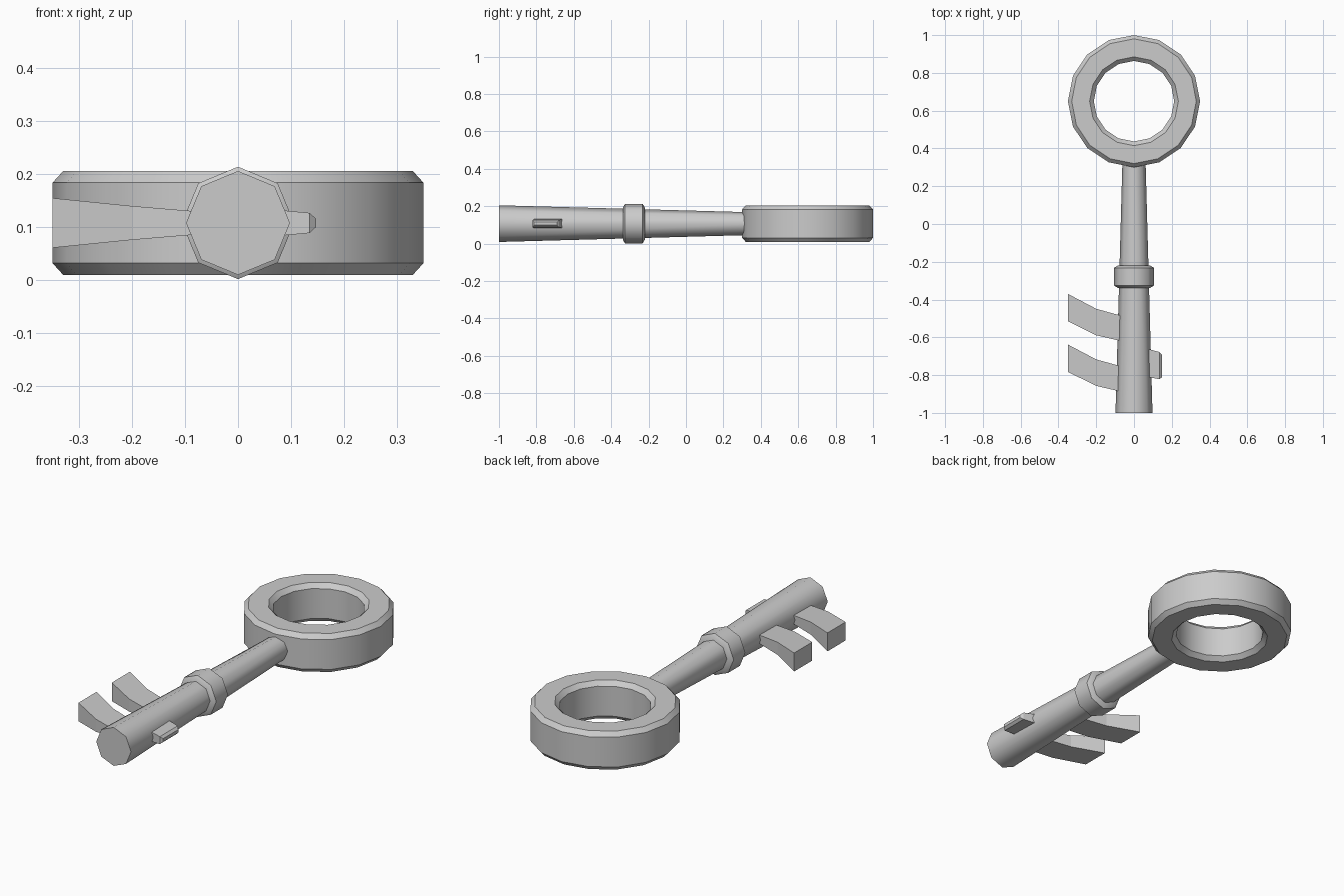
import bpy, bmesh, math
from mathutils import Vector

if "Cube" in bpy.data.objects:
    bpy.data.objects.remove(bpy.data.objects["Cube"])

# single grey metal
metal = bpy.data.materials.new("grey_metal")
metal.use_nodes = True
GREY = (0.6, 0.6, 0.6, 1)
metal.diffuse_color = GREY
metal.node_tree.nodes["Principled BSDF"].inputs["Base Color"].default_value = GREY

MID = 0.107  # height of the key's axis


def loft(name, loops, closed=False, smooth=None):
    """Skin a list of equal-length point loops; cap the ends or close them up."""
    bm = bmesh.new()
    rows = [[bm.verts.new(p) for p in loop] for loop in loops]
    n = len(rows[0])
    pairs = list(zip(rows, rows[1:]))
    if closed:
        pairs.append((rows[-1], rows[0]))
    else:
        bm.faces.new(rows[0])
        bm.faces.new(rows[-1])
    for a, b in pairs:
        for i in range(n):
            j = (i + 1) % n
            bm.faces.new((a[i], a[j], b[j], b[i]))
    bmesh.ops.recalc_face_normals(bm, faces=bm.faces)
    mesh = bpy.data.meshes.new(name)
    bm.to_mesh(mesh)
    bm.free()
    mesh.materials.append(metal)
    obj = bpy.data.objects.new(name, mesh)
    bpy.context.collection.objects.link(obj)
    if smooth:
        bpy.ops.object.select_all(action='DESELECT')
        obj.select_set(True)
        bpy.context.view_layer.objects.active = obj
        bpy.ops.object.shade_smooth_by_angle(angle=math.radians(smooth))
    return obj


def circle(radius, sides):
    steps = [math.tau * i / sides for i in range(sides)]
    return [(radius * math.cos(a), radius * math.sin(a)) for a in steps]


def rod(name, stations):
    """Eight-sided rod along y from (y, radius) stations."""
    loft(name, [[Vector((u, y, MID + v)) for u, v in circle(r, 8)]
                for y, r in stations], smooth=50)


# shaft and its collar
rod("shaft", [(-1, 0.098), (0.34, 0.061)])
rod("collar", [(-0.338, 0.086), (-0.326, 0.106), (-0.232, 0.106), (-0.22, 0.086)])

# bow: chamfered ring lying flat
ring_profile = [(0.35, -0.076), (0.35, 0.076), (0.33, 0.098), (0.235, 0.098),
                (0.213, 0.076), (0.213, -0.076), (0.235, -0.098), (0.33, -0.098)]
loft("bow_ring", [[Vector((u, 0.65 + v, MID + h)) for u, v in circle(r, 16)]
                  for r, h in ring_profile], closed=True, smooth=30)


def block(name, stations):
    """Rectangular sections along x from (x, y_low, y_high, half_height)."""
    loft(name, [[Vector((x, a, MID - h)), Vector((x, b, MID - h)),
                 Vector((x, b, MID + h)), Vector((x, a, MID + h))]
                for x, a, b, h in stations])


# two curved, flaring teeth
tooth = [(-0.04, -0.9, -0.762, 0.018), (-0.08, -0.885, -0.75, 0.022),
         (-0.2, -0.857, -0.717, 0.032), (-0.35, -0.783, -0.638, 0.047)]
for name, shift in (("front_tooth", 0), ("rear_tooth", 0.268)):
    block(name, [(x, a + shift, b + shift, h) for x, a, b, h in tooth])

# small nub on the opposite side
block("side_nub", [(0.05, -0.805, -0.655, 0.027), (0.135, -0.822, -0.678, 0.019),
                   (0.147, -0.812, -0.69, 0.008)])
